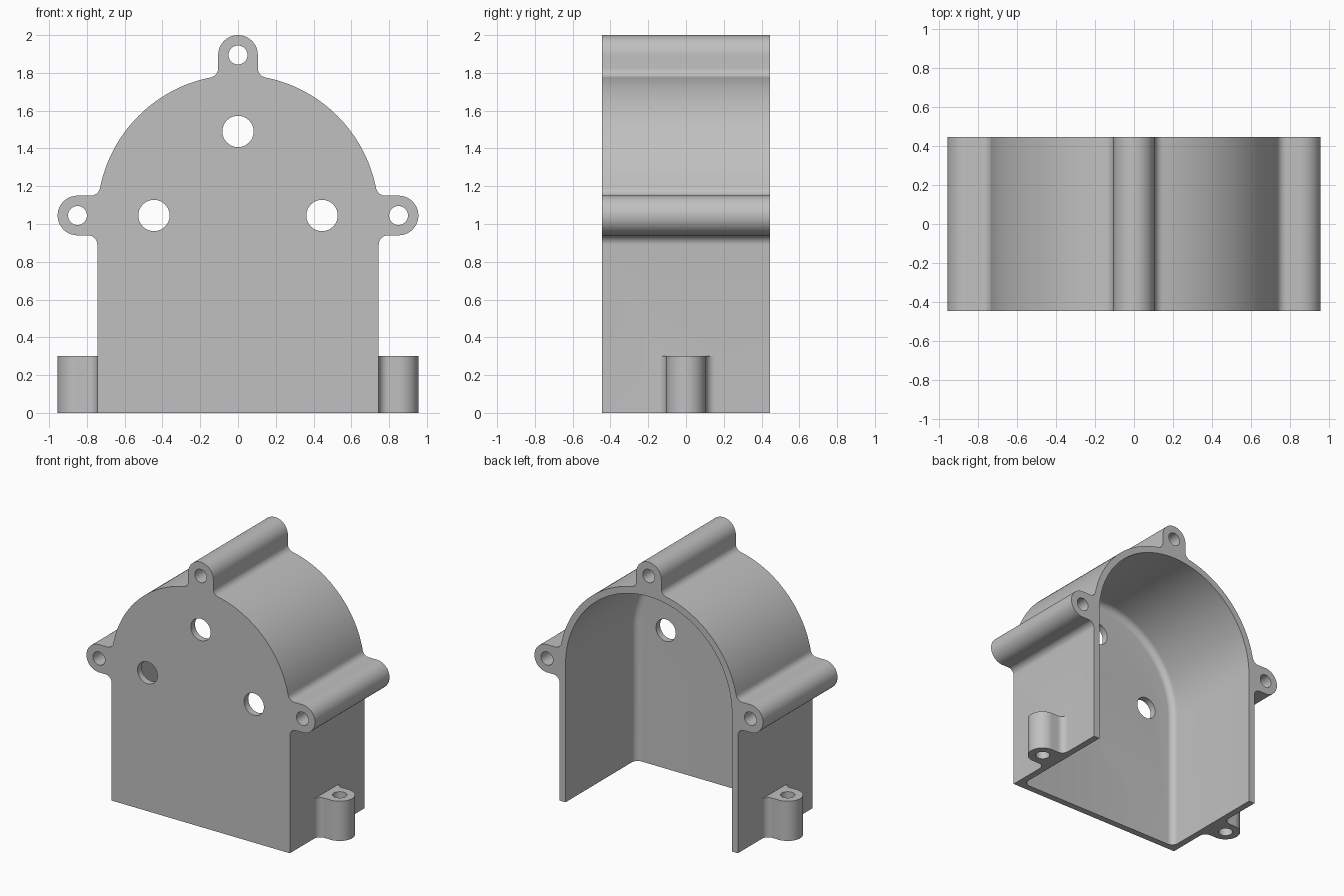
import bpy, bmesh
from math import sin, cos, radians, sqrt, atan2, degrees
from mathutils import Vector

if "Cube" in bpy.data.objects:
    bpy.data.objects.remove(bpy.data.objects["Cube"])

R, CZ = 0.745, 1.045           # outer arch radius and centre height
WALL, FIL = 0.05, 0.05         # wall thickness and fillet radius
LUG, OFF, HOLE = 0.105, 0.85, 0.05   # lug radius, distance from centre, bore
Y = 0.445                      # half depth

grey = bpy.data.materials.new("grey plastic")
grey.use_nodes = True
colour = (0.53, 0.53, 0.53, 1)
grey.diffuse_color = colour
grey.node_tree.nodes["Principled BSDF"].inputs["Base Color"].default_value = colour


def arc(cx, cy, r, a, b, n=16):
    """Points along an arc from angle a to b in degrees."""
    steps = [radians(a + (b - a) * i / n) for i in range(n + 1)]
    return [(cx + r * cos(t), cy + r * sin(t)) for t in steps]


def loft(name, loops):
    """Closed solid skinned through matching loops of 3D points."""
    bm = bmesh.new()
    rings = [[bm.verts.new(p) for p in loop] for loop in loops]
    for low, high in zip(rings, rings[1:]):
        for i in range(len(low)):
            j = (i + 1) % len(low)
            bm.faces.new((low[i], low[j], high[j], high[i]))
    bm.faces.new(rings[0])
    bm.faces.new(rings[-1])
    bmesh.ops.recalc_face_normals(bm, faces=bm.faces)
    mesh = bpy.data.meshes.new(name)
    bm.to_mesh(mesh)
    bm.free()
    mesh.materials.append(grey)
    obj = bpy.data.objects.new(name, mesh)
    bpy.context.collection.objects.link(obj)
    return obj


def front_prism(name, pts, y0, y1):
    return loft(name, [[(x, y, z) for x, z in pts] for y in (y0, y1)])


def upright_prism(name, pts, z0, z1):
    return loft(name, [[(x, y, z) for x, y in pts] for z in (z0, z1)])


def combine(target, tool, operation):
    mod = target.modifiers.new(operation.lower(), "BOOLEAN")
    mod.operation, mod.solver, mod.object = operation, "EXACT", tool
    bpy.context.view_layer.objects.active = target
    bpy.ops.object.modifier_apply(modifier=mod.name)
    bpy.data.objects.remove(tool)


# Right half of the outline: base, wall, side lug, arch, half of top lug
side = LUG + FIL
reach = sqrt((R + FIL) ** 2 - side ** 2)
tilt = degrees(atan2(side, reach))
half = [(R, 0)]
half += arc(R + FIL, CZ - side, FIL, 180, 90, 10)
half += arc(OFF, CZ, LUG, -90, 90, 24)
half += arc(reach, CZ + side, FIL, 270, 180 + tilt, 10)
half += arc(0, CZ, R, tilt, 90 - tilt, 48)[1:-1]
half += arc(side, CZ + reach, FIL, 270 - tilt, 180, 10)
half += arc(0, CZ + OFF, LUG, 0, 90, 12)
outline = half + [(-x, z) for x, z in reversed(half[:-1])]
housing = front_prism("housing", outline, -Y, Y)


# Cavity open at the back and bottom, rounded where it meets the front plate
def cavity_loop(inset, y):
    r = R - WALL - inset
    pts = [(r, -0.1)] + arc(0, CZ, r, 0, 180, 64) + [(-r, -0.1)]
    return [(x, y, z) for x, z in pts]


floor = -Y + WALL
loops = [cavity_loop(FIL * (1 - sin(t)), floor + FIL * (1 - cos(t)))
         for t in (radians(a) for a in range(0, 91, 10))]
combine(housing, loft("cavity", loops + [cavity_loop(0, Y + 0.1)]), "DIFFERENCE")

# Screw bosses at the foot of each side wall
for s in (1, -1):
    boss = [(R - 0.02, -side)]
    boss += arc(R + FIL, -side, FIL, 180, 90, 10)
    boss += arc(OFF, 0, LUG, -90, 90, 24)
    boss += arc(R + FIL, side, FIL, 270, 180, 10)
    boss += [(R - 0.02, side)]
    combine(housing, upright_prism("boss", [(s * x, y) for x, y in boss], 0, 0.3), "UNION")
    bore = arc(s * OFF, 0, HOLE, 0, 348.75, 31)
    combine(housing, upright_prism("bore", bore, -0.1, 0.4), "DIFFERENCE")

# Lug bores and larger plate holes, both at the sides and the top
for dist, radius in ((OFF, HOLE), (0.445, 0.083)):
    for dx, dz in ((1, 0), (-1, 0), (0, 1)):
        hole = arc(dx * dist, CZ + dz * dist, radius, 0, 348.75, 31)
        combine(housing, front_prism("hole", hole, -Y - 0.1, Y + 0.1), "DIFFERENCE")

# Smooth the curved surfaces, keep the machined edges crisp
bpy.ops.object.select_all(action="DESELECT")
housing.select_set(True)
bpy.context.view_layer.objects.active = housing
bpy.ops.object.shade_smooth_by_angle(angle=radians(30))
